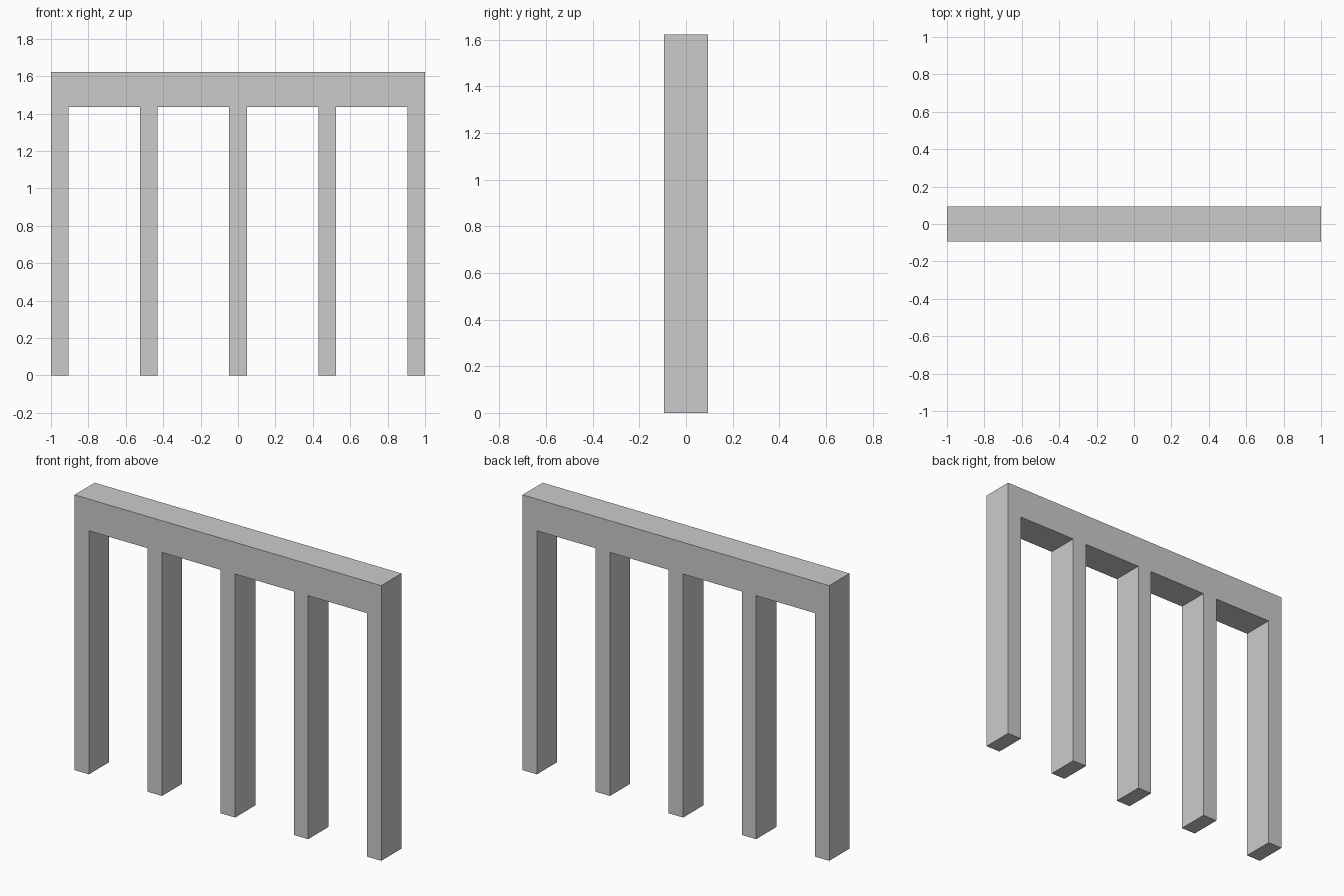
import bpy
import bmesh

if "Cube" in bpy.data.objects:
    bpy.data.objects.remove(bpy.data.objects["Cube"])

WIDTH, DEPTH, HEIGHT = 2.0, 0.188, 1.622
POST_W = 0.094
BEAM_BOTTOM = 1.435
POSTS = 5
pitch = (WIDTH - POST_W) / (POSTS - 1)

# Comb-shaped front outline: top beam, then each post from left to right
outline = [(WIDTH / 2, HEIGHT), (-WIDTH / 2, HEIGHT)]
for i in range(POSTS):
    left = -WIDTH / 2 + i * pitch
    right = left + POST_W
    if i > 0:
        outline.append((left, BEAM_BOTTOM))
    outline += [(left, 0), (right, 0)]
    if i < POSTS - 1:
        outline.append((right, BEAM_BOTTOM))

# Extrude the outline through the depth
bm = bmesh.new()
face = bm.faces.new([bm.verts.new((x, -DEPTH / 2, z)) for x, z in outline])
ext = bmesh.ops.extrude_face_region(bm, geom=[face], use_keep_orig=True)
moved = [g for g in ext["geom"] if isinstance(g, bmesh.types.BMVert)]
bmesh.ops.translate(bm, verts=moved, vec=(0, DEPTH, 0))
bmesh.ops.recalc_face_normals(bm, faces=bm.faces)

# Beam and posts as one solid frame
mesh = bpy.data.meshes.new("post_and_beam_frame")
bm.to_mesh(mesh)
bm.free()
bpy.context.collection.objects.link(bpy.data.objects.new("post_and_beam_frame", mesh))
